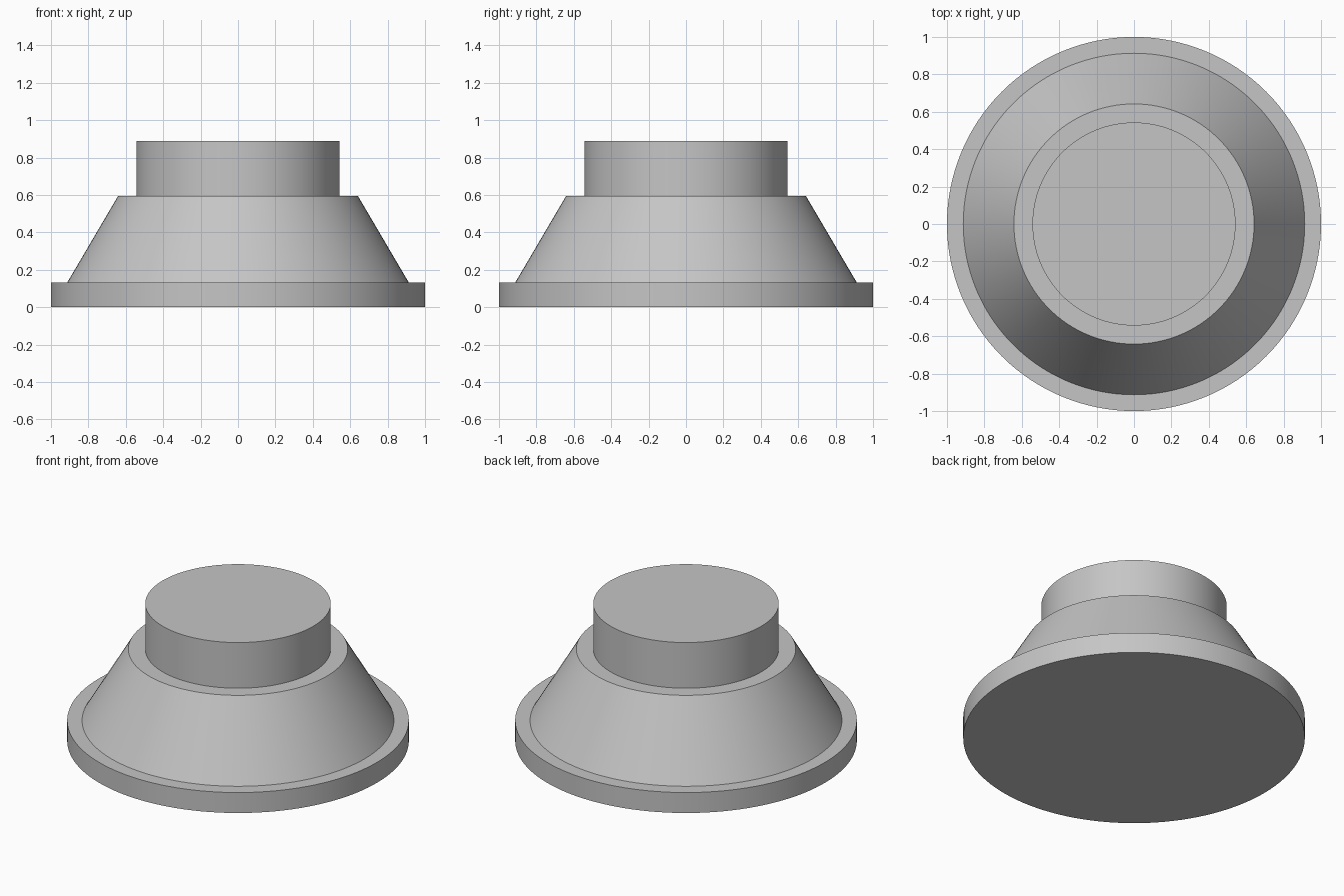
import bpy
import bmesh
from math import cos, sin, tau, radians

cube = bpy.data.objects.get("Cube")
if cube:
    bpy.data.objects.remove(cube, do_unlink=True)

SIDES = 128

grey = bpy.data.materials.new("plain_grey")
grey.use_nodes = True
colour = (0.56, 0.56, 0.56, 1)
grey.diffuse_color = colour
grey.node_tree.nodes["Principled BSDF"].inputs["Base Color"].default_value = colour


def lathe(name, profile):
    """Closed solid of revolution from (radius, height) pairs, bottom to top."""
    bm = bmesh.new()
    rings = [[bm.verts.new((r * cos(tau * i / SIDES), r * sin(tau * i / SIDES), z))
              for i in range(SIDES)] for r, z in profile]
    for low, high in zip(rings, rings[1:]):
        for i in range(SIDES):
            j = (i + 1) % SIDES
            bm.faces.new((low[i], low[j], high[j], high[i]))
    bm.faces.new(rings[0][::-1])
    bm.faces.new(rings[-1])
    mesh = bpy.data.meshes.new(name)
    bm.to_mesh(mesh)
    bm.free()
    mesh.materials.append(grey)
    obj = bpy.data.objects.new(name, mesh)
    bpy.context.collection.objects.link(obj)
    bpy.ops.object.select_all(action='DESELECT')
    obj.select_set(True)
    bpy.context.view_layer.objects.active = obj
    bpy.ops.object.shade_smooth_by_angle(angle=radians(25))
    return obj


# Flat base flange, tapered body and round top boss in one turned solid
lathe("stepped_cone", [
    (1.0, 0.0), (1.0, 0.132),
    (0.913, 0.132), (0.642, 0.593),
    (0.543, 0.593), (0.543, 0.888),
])
